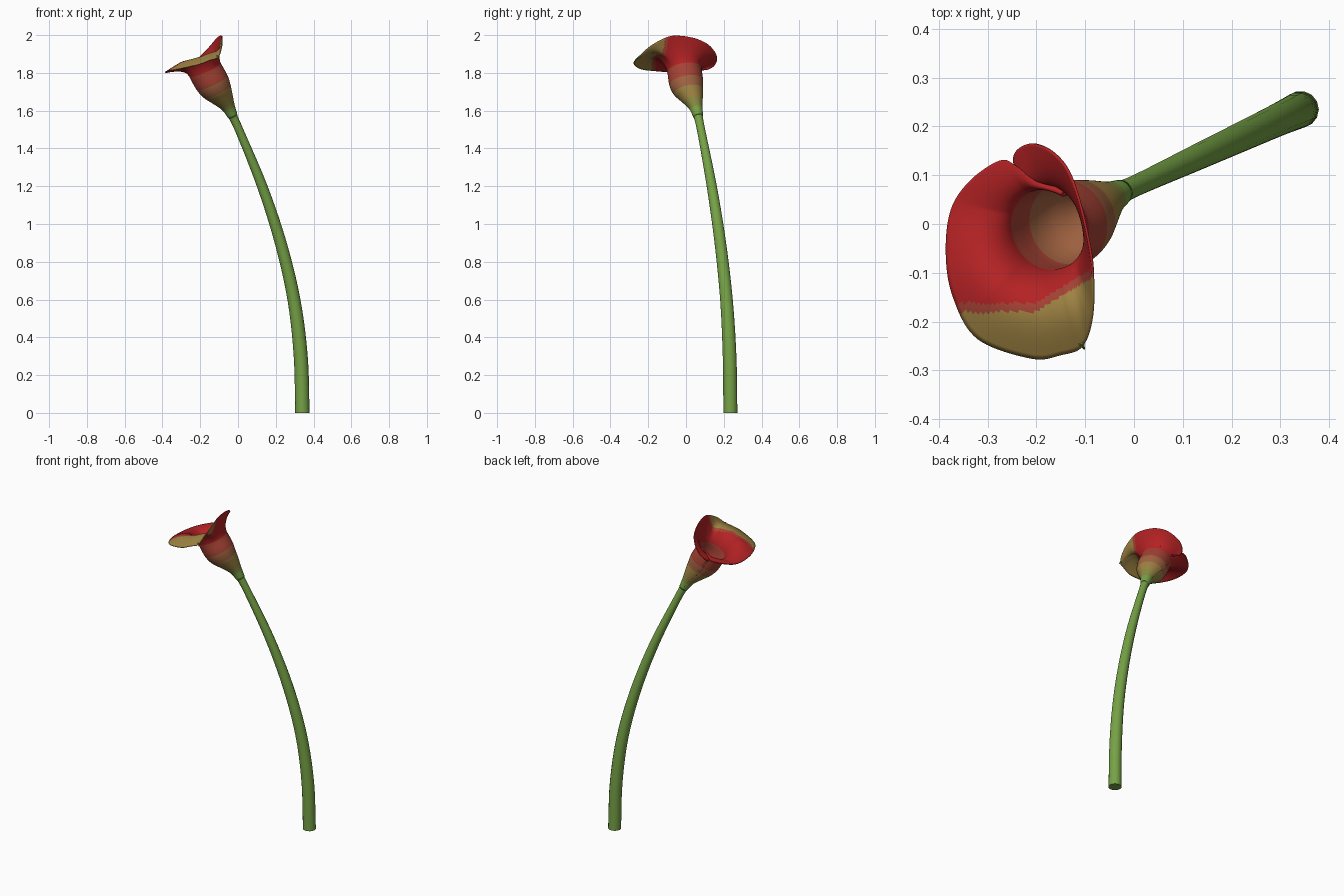
import bpy, math
from mathutils import Vector

if "Cube" in bpy.data.objects:
    bpy.data.objects.remove(bpy.data.objects["Cube"])

# ---------- materials ----------
def lin(c):
    c /= 255
    return c / 12.92 if c <= 0.04045 else ((c + 0.055) / 1.055) ** 2.4

def mat(name, r, g, b):
    m = bpy.data.materials.new(name)
    m.diffuse_color = (lin(r), lin(g), lin(b), 1)
    m.use_nodes = True
    m.node_tree.nodes["Principled BSDF"].inputs["Base Color"].default_value = m.diffuse_color
    return m

MATS = [mat("stem green", 118, 162, 70), mat("olive green", 138, 138, 66),
        mat("olive tan", 158, 130, 66), mat("warm brown", 160, 98, 64),
        mat("red brown", 165, 66, 52), mat("petal red", 180, 34, 36)]
GREEN, OLIVE, TAN, BROWN, REDBROWN, RED, LIP = range(7)
# outer slots, lip slot, then the lining slots (same order, browner deep inside)
SLOTS = MATS + [MATS[TAN]] + [MATS[i] for i in (BROWN, BROWN, BROWN, BROWN, REDBROWN, RED, TAN)]

# ---------- helpers ----------
def spline(pts, t):
    """Catmull-Rom through tuples, t in 0..1 (works for any tuple length)."""
    n = len(pts) - 1
    i = min(int(t * n), n - 1)
    f = t * n - i
    b, c = pts[i], pts[i + 1]
    a = pts[i - 1] if i else tuple(2 * p - q for p, q in zip(b, c))
    d = pts[i + 2] if i + 2 <= n else tuple(2 * q - p for p, q in zip(b, c))
    return [0.5 * (2 * q + (r - p) * f + (2 * p - 5 * q + 4 * r - s) * f * f
                   + (3 * q - p - 3 * r + s) * f ** 3) for p, q, r, s in zip(a, b, c, d)]

def clamp(v):
    return max(0, min(1, v))

def grid_object(name, rows, closed, rule, slots, caps=False):
    """Skin a list of equally long point rows and colour faces by rule(centre, row)."""
    n = len(rows[0])
    faces, row_of = [], []
    for j in range(len(rows) - 1):
        for i in range(n if closed else n - 1):
            k = (i + 1) % n
            faces.append((j * n + i, j * n + k, (j + 1) * n + k, (j + 1) * n + i))
            row_of.append(j)
    if caps:
        faces.append(tuple(reversed(range(n))))
        row_of.append(0)
    me = bpy.data.meshes.new(name)
    me.from_pydata([tuple(p) for r in rows for p in r], [], faces)
    for m in slots:
        me.materials.append(m)
    for p, j in zip(me.polygons, row_of):
        p.material_index = rule(p.center, j)
    ob = bpy.data.objects.new(name, me)
    bpy.context.collection.objects.link(ob)
    bpy.ops.object.select_all(action='DESELECT')
    ob.select_set(True)
    bpy.context.view_layer.objects.active = ob
    bpy.ops.object.shade_smooth_by_angle(angle=math.radians(45))
    return ob

def ring(c, axis, r, angles):
    u = axis.cross(Vector((0, 1, 0))).normalized()
    v = axis.cross(u).normalized()
    return [c + r * (math.cos(a) * u + math.sin(a) * v) for a in angles]

# ---------- stem: x, z, radius; it bends within one upright plane ----------
STEM = [(.341, 0, .038), (.332, .3, .037), (.296, .6, .034), (.226, .9, .031),
        (.128, 1.2, .027), (.005, 1.5, .022), (-.045, 1.605, .026)]

def stem_point(t):
    x, z, r = spline(STEM, t)
    return Vector((x, .077 + .463 * x, z)), r

turn = [2 * math.pi * i / 14 for i in range(14)]
rows = []
for j in range(31):
    t = j / 30
    c, r = stem_point(t)
    d = stem_point(min(1, t + .01))[0] - stem_point(max(0, t - .01))[0]
    rows.append(ring(c, d.normalized() if j else Vector((0, 0, 1)), r, turn))
grid_object("stem", rows, True, lambda c, j: GREEN, MATS[:1], caps=True)

# ---------- flower: one wrapped sheet from a tube to a flared, overlapping rim ----------
TUBE = [(-.027, .065, 1.57, .0235), (-.052, .051, 1.62, .034), (-.085, .03, 1.668, .058),
        (-.112, .012, 1.705, .077), (-.138, .001, 1.75, .088), (-.172, -.008, 1.81, .088)]
RIM = [(-.14, .07, 1.865), (-.20, .087, 1.85), (-.243, .12, 1.838), (-.275, .13, 1.83),
       (-.335, .09, 1.815), (-.375, .03, 1.803), (-.385, -.06, 1.803), (-.37, -.15, 1.81),
       (-.32, -.235, 1.82), (-.21, -.275, 1.845), (-.15, -.268, 1.867), (-.105, -.25, 1.885),
       (-.086, -.19, 1.94), (-.084, -.11, 1.985), (-.09, -.05, 1.997), (-.11, .04, 1.985),
       (-.135, .11, 1.955), (-.17, .15, 1.915), (-.21, .165, 1.875), (-.24, .15, 1.84),
       (-.244, .122, 1.82), (-.215, .093, 1.815)]
AXIS = Vector((-.42, -.15, .89)).normalized()
U = AXIS.cross(Vector((0, 1, 0))).normalized()
V = AXIS.cross(U).normalized()
neck = Vector(TUBE[-1][:3])
AROUND, TUBE_ROWS, FLARE_ROWS = 210, 24, 36

rim = [Vector(spline(RIM, i / AROUND)) for i in range(AROUND + 1)]
# unwrapped angle of every rim point around the flower axis
angles = []
for p in rim:
    a = math.atan2((p - neck).dot(V), (p - neck).dot(U))
    if angles:
        a += 2 * math.pi * round((angles[-1] - a) / (2 * math.pi))
    angles.append(a)

rows = []
for j in range(TUBE_ROWS + 1):
    x, y, z, r = spline(TUBE, j / TUBE_ROWS)
    axis = Vector((-.42, -.2, .85)).lerp(AXIS, j / TUBE_ROWS).normalized()
    # the first edge tucks slightly inside the last one
    rows.append([ring(Vector((x, y, z)), axis, r * (.93 + .07 * clamp(i / 40)), [angles[i]])[0]
                 for i in range(AROUND + 1)])
throat = rows[-1]
for j in range(1, FLARE_ROWS + 1):
    f = j / FLARE_ROWS
    row = []
    for n, p in zip(throat, rim):
        q = (1 - f) ** 2 * n + 2 * f * (1 - f) * (n + AXIS * .045) + f * f * p
        # the front lip crests and rolls over
        roll = clamp((.05 - p.y) / .25) * clamp((1.96 - p.z) / .08)
        q.z += .05 * roll * math.sin(math.pi * f ** 1.4)
        row.append(q)
    rows.append(row)

def flower_colour(c, j):
    lip = c.y - .6 * max(0, c.x + .2)
    if j > TUBE_ROWS and lip < -.180:
        return LIP
    if j > TUBE_ROWS and lip < -.162:
        return REDBROWN
    for limit, colour in ((.16, GREEN), (.3, OLIVE), (.55, TAN), (.78, BROWN), (1.05, REDBROWN)):
        if j < limit * TUBE_ROWS:
            return colour
    return RED

flower = grid_object("flower", rows, False, flower_colour, SLOTS)
thick = flower.modifiers.new("thickness", 'SOLIDIFY')
thick.thickness = .005
thick.offset = 0
thick.material_offset = 7

# ---------- small pointed tip on the front of the rim ----------
bpy.ops.mesh.primitive_cone_add(vertices=8, radius1=.007, radius2=.001, depth=.02,
                                location=Vector((-.105, -.25, 1.882)))
tip = bpy.context.object
tip.name = "flower_tip"
tip.rotation_euler = Vector((.3, -.6, -.5)).to_track_quat('Z', 'Y').to_euler()
tip.data.materials.append(MATS[GREEN])
